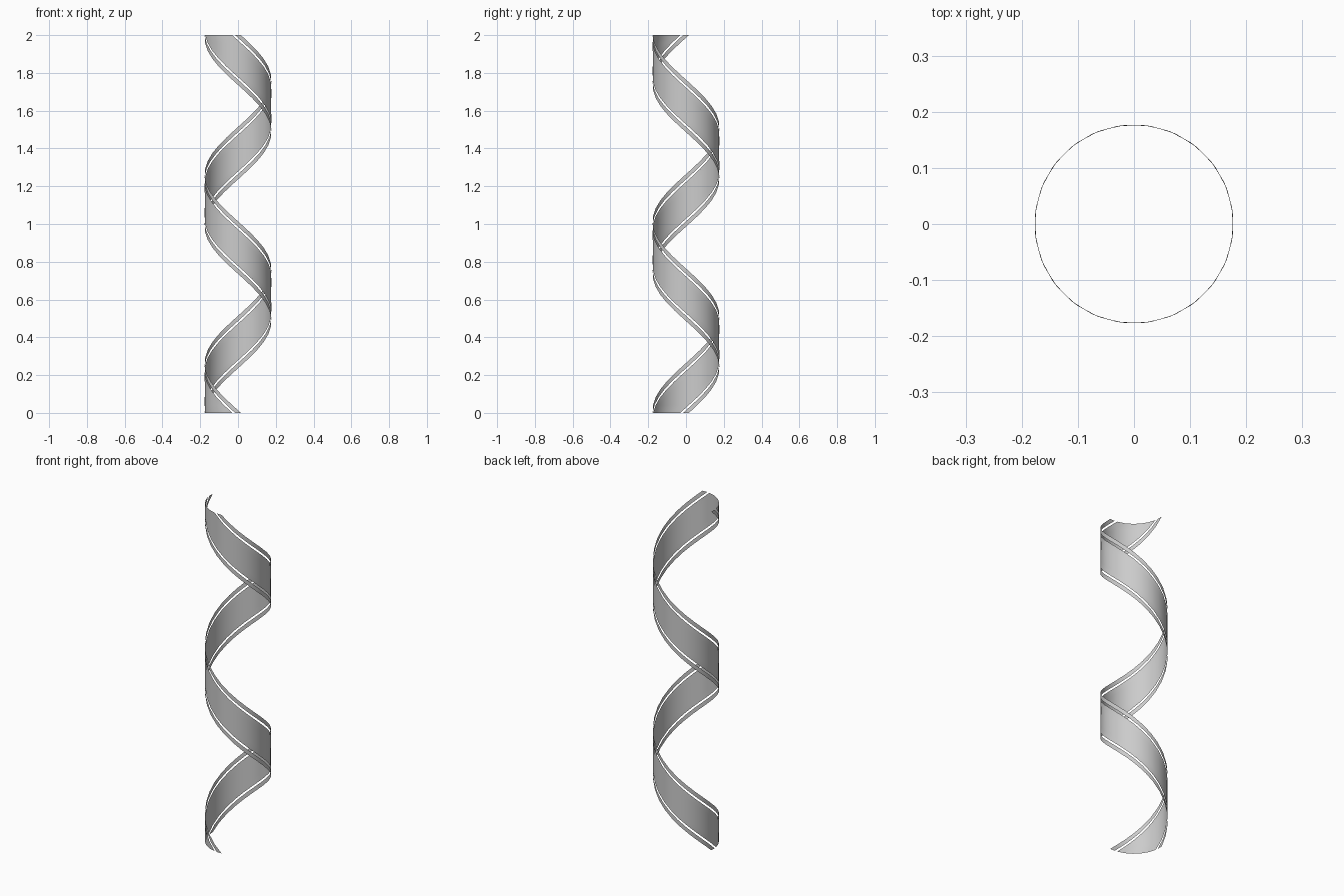
import bpy, bmesh
from math import radians, cos, sin

if "Cube" in bpy.data.objects:
    bpy.data.objects.remove(bpy.data.objects["Cube"])

RADIUS = 0.177
HEIGHT = 2.0
TURNS = 2
STEPS = 24 * TURNS


def helical_stripe(name, start, end, columns):
    """Ribbon on a cylinder, spanning start..end degrees at its base."""
    bm = bmesh.new()
    rows = []
    for i in range(STEPS + 1):
        t = i / STEPS
        row = []
        for j in range(columns + 1):
            a = radians(start + (end - start) * j / columns - 360 * TURNS * t)
            row.append(bm.verts.new((RADIUS * cos(a), RADIUS * sin(a), HEIGHT * t)))
        rows.append(row)
    for low, high in zip(rows, rows[1:]):
        for j in range(columns):
            face = bm.faces.new((low[j], low[j + 1], high[j + 1], high[j]))
            face.smooth = True
    mesh = bpy.data.meshes.new(name)
    bm.to_mesh(mesh)
    bm.free()
    obj = bpy.data.objects.new(name, mesh)
    bpy.context.collection.objects.link(obj)
    return obj


# Wide central stripe flanked by two narrow border stripes
helical_stripe("wide_stripe", 190, 260, 5)
helical_stripe("upper_border_stripe", 265, 275, 1)
helical_stripe("lower_border_stripe", 175, 185, 1)
